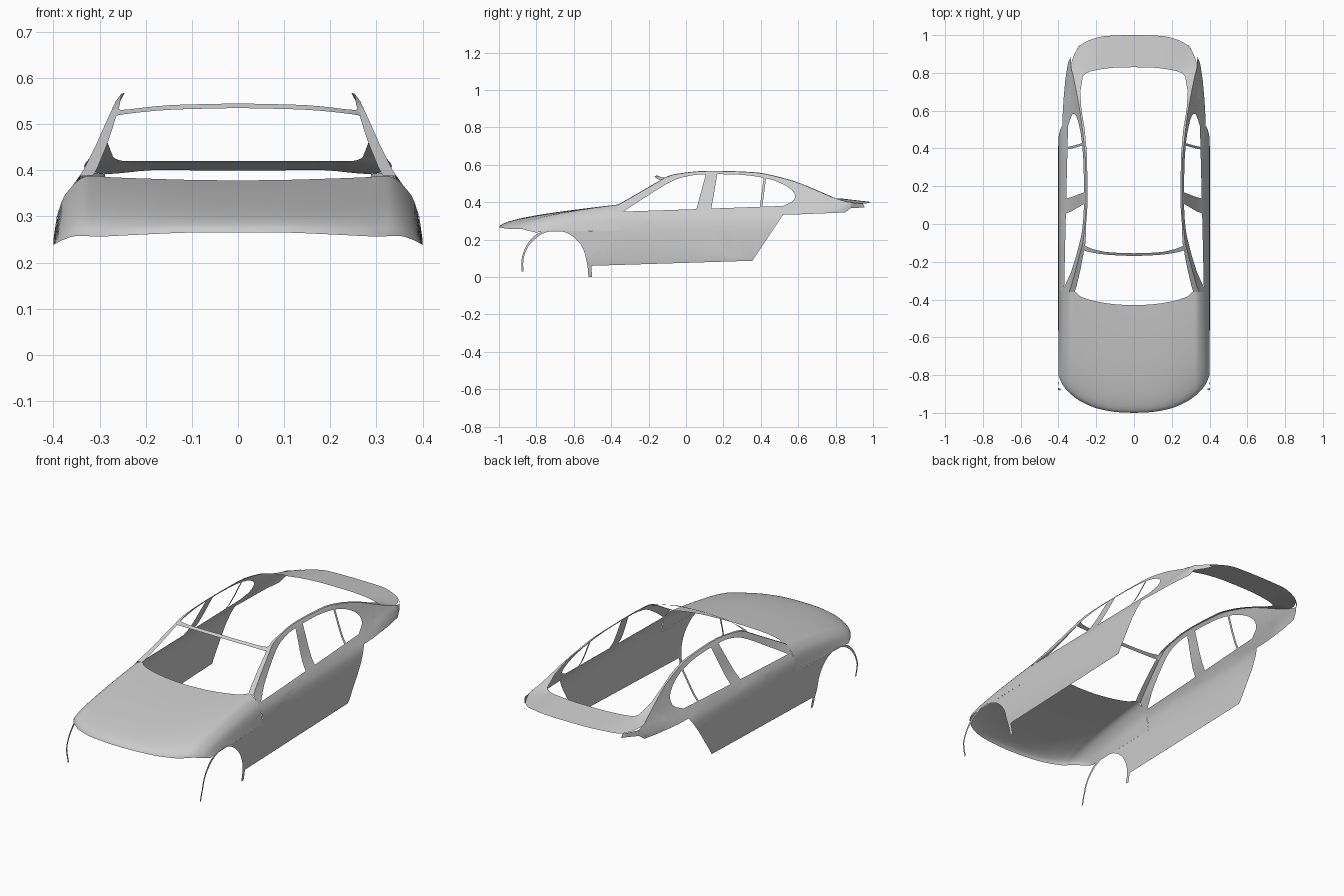
import bpy, bmesh
from mathutils import Vector

if "Cube" in bpy.data.objects:
    bpy.data.objects.remove(bpy.data.objects["Cube"])


def lerp_table(table, t):
    if t <= table[0][0]:
        return table[0][1]
    for (a, fa), (b, fb) in zip(table, table[1:]):
        if t <= b:
            return fa + (fb - fa) * (t - a) / (b - a)
    return table[-1][1]


# Body side cross-section: half width by height, then limit by length
SECTION = [(0, .385), (.1, .402), (.25, .4), (.3, .393), (.33, .383), (.37, .356), (.4, .335),
           (.45, .31), (.5, .288), (.55, .265), (.57, .25)]
TAPER = [(.45, .402), (.55, .38), (.7, .37), (.8, .36), (.87, .345), (.95, .285)]


def side_x(y, z):
    return min(lerp_table(SECTION, z), lerp_table(TAPER, y))


def smooth_path(pts, steps=4):
    """Catmull-Rom spline through the points."""
    p = [Vector(q) for q in pts]
    p = [2 * p[0] - p[1]] + p + [2 * p[-1] - p[-2]]
    out = []
    for a, b, c, d in zip(p, p[1:], p[2:], p[3:]):
        for i in range(steps):
            t = i / steps
            out.append(.5 * (2 * b + (c - a) * t + (2 * a - 5 * b + 4 * c - d) * t * t
                             + (3 * b - a - 3 * c + d) * t ** 3))
    return [tuple(q) for q in out] + [tuple(p[-2])]


def finish(name, bm):
    bmesh.ops.recalc_face_normals(bm, faces=bm.faces)
    mesh = bpy.data.meshes.new(name)
    bm.to_mesh(mesh)
    bm.free()
    obj = bpy.data.objects.new(name, mesh)
    bpy.context.collection.objects.link(obj)
    mod = obj.modifiers.new("mirror", 'MIRROR')
    mod.use_clip = True
    bpy.context.view_layer.objects.active = obj
    bpy.ops.object.select_all(action='DESELECT')
    obj.select_set(True)
    bpy.ops.object.shade_smooth_by_angle(angle=.6)
    return obj


def side_panel(name, *loops):
    """Fill side-view outlines (y, z) and bend them onto the body side."""
    bm = bmesh.new()
    edges = []
    for loop in loops:
        vs = [bm.verts.new((0, y, z)) for y, z in loop]
        edges += [bm.edges.new((a, b)) for a, b in zip(vs, vs[1:] + vs[:1])]
    bmesh.ops.triangle_fill(bm, edges=edges, use_beauty=True, use_dissolve=False, normal=(1, 0, 0))
    cuts = [((0, 0, z), (0, 0, 1)) for z, _ in SECTION[1:-1]]
    cuts += [((0, i * .08 - .52, 0), (0, 1, 0)) for i in range(19)]
    for co, no in cuts:
        bmesh.ops.bisect_plane(bm, geom=bm.verts[:] + bm.edges[:] + bm.faces[:],
                               dist=1e-5, plane_co=co, plane_no=no)
    for v in bm.verts:
        v.co.x = side_x(v.co.y, v.co.z)
    return finish(name, bm)


def loft(name, rows):
    bm = bmesh.new()
    grid = [[bm.verts.new(p) for p in row] for row in rows]
    for r, s in zip(grid, grid[1:]):
        for i in range(len(r) - 1):
            bm.faces.new((r[i], r[i + 1], s[i + 1], s[i]))
    return finish(name, bm)


def strip(name, path_a, path_b, n=4):
    rows = []
    for a, b in zip(path_a, path_b):
        rows.append([Vector(a).lerp(Vector(b), i / n) for i in range(n + 1)])
    return loft(name, rows)


# Hood and fenders: columns of x, front y, front z, rear y, rear z
columns = smooth_path([
    (0, -1, .265, -.43, .378), (.1, -.995, .265, -.425, .379), (.2, -.975, .261, -.41, .382),
    (.28, -.94, .257, -.385, .385), (.31, -.92, .256, -.36, .388), (.335, -.9, .258, -.36, .385),
    (.36, -.875, .256, -.36, .365), (.384, -.84, .247, -.36, .328), (.4, -.8, .238, -.36, .25)], 3)
hood = []
for x, y0, z0, y1, z1 in columns:
    ts = [(i / 18) ** 1.6 for i in range(19)]
    hood.append([(x, y0 + (y1 - y0) * t, z0 + (z1 - z0) * t ** .53) for t in ts])
loft("hood_and_fenders", hood)

# Body side with window opening
arch_outer = smooth_path([(-.7, .256), (-.63, .245), (-.57, .205), (-.535, .15), (-.515, .075)])
rail = smooth_path([(-.36, .387), (-.25, .45), (-.15, .508), (-.09, .54), (0, .557), (.12, .566),
                    (.3, .562), (.42, .551), (.58, .51), (.7, .462), (.78, .428), (.85, .405),
                    (.9, .396), (.945, .392)])
tail = [(.955, .372), (.88, .368), (.85, .345), (.6, .335), (.52, .335)]
sill = [(.355, .087), (-.505, .06)]
window = smooth_path([(-.335, .35), (-.2, .438), (-.08, .51), (0, .537), (.1, .549), (.3, .546),
                      (.44, .525), (.53, .49), (.578, .45), (.575, .41), (.52, .38)])
window += [(.3, .372), (0, .361)]
side_panel("body_side", rail + tail + sill + arch_outer[:3:-1] + [(-.36, .25)], window)

# Front wheel arch trim
arch_front = smooth_path([(-.88, .03), (-.878, .1), (-.855, .165), (-.81, .22), (-.76, .245), (-.7, .256)])
arch_inner = smooth_path([(-.522, 0), (-.527, .06), (-.548, .145), (-.585, .2), (-.64, .237),
                          (-.7, .247), (-.755, .236), (-.8, .21), (-.845, .16), (-.868, .1), (-.87, .03)])
side_panel("wheel_arch_trim", arch_front[:-1] + arch_outer + [(-.505, .06), (-.503, 0)] + arch_inner)

# Window pillars
side_panel("middle_pillar", [(.055, .36), (.135, .364), (.168, .553), (.107, .553)])
side_panel("rear_window_bar", [(.395, .374), (.408, .374), (.428, .532), (.415, .532)])

# Inner lip along the windshield pillar and roof rail, into the rear pillar
LIP = [(-.36, .03), (-.2, .022), (-.1, .014), (0, .006), (.3, .008), (.5, .012), (.6, .008),
       (.7, .02), (.78, .05)]
edge = [q for q in rail if q[0] < .781]
outer = [(side_x(y, z), y, z) for y, z in edge]
inner = [(x - lerp_table(LIP, y), y, z + .002) for x, y, z in outer]
strip("roof_rail_lip", outer, inner, 2)

# Windshield header
strip("windshield_header",
      smooth_path([(0, -.17, .535), (.15, -.162, .531), (.25, -.145, .521), (.275, -.13, .514)]),
      smooth_path([(0, -.155, .545), (.15, -.148, .541), (.25, -.12, .531), (.272, -.09, .537)]))

# Trunk deck
strip("trunk_deck",
      smooth_path([(0, .83, .42), (.1, .828, .42), (.2, .815, .42), (.245, .802, .42),
                   (.263, .79, .424), (.272, .78, .43)]),
      smooth_path([(0, 1, .4), (.1, .998, .4), (.19, .988, .4), (.285, .945, .392),
                   (side_x(.85, .405), .85, .405), (side_x(.78, .428), .78, .428)]), 6)
